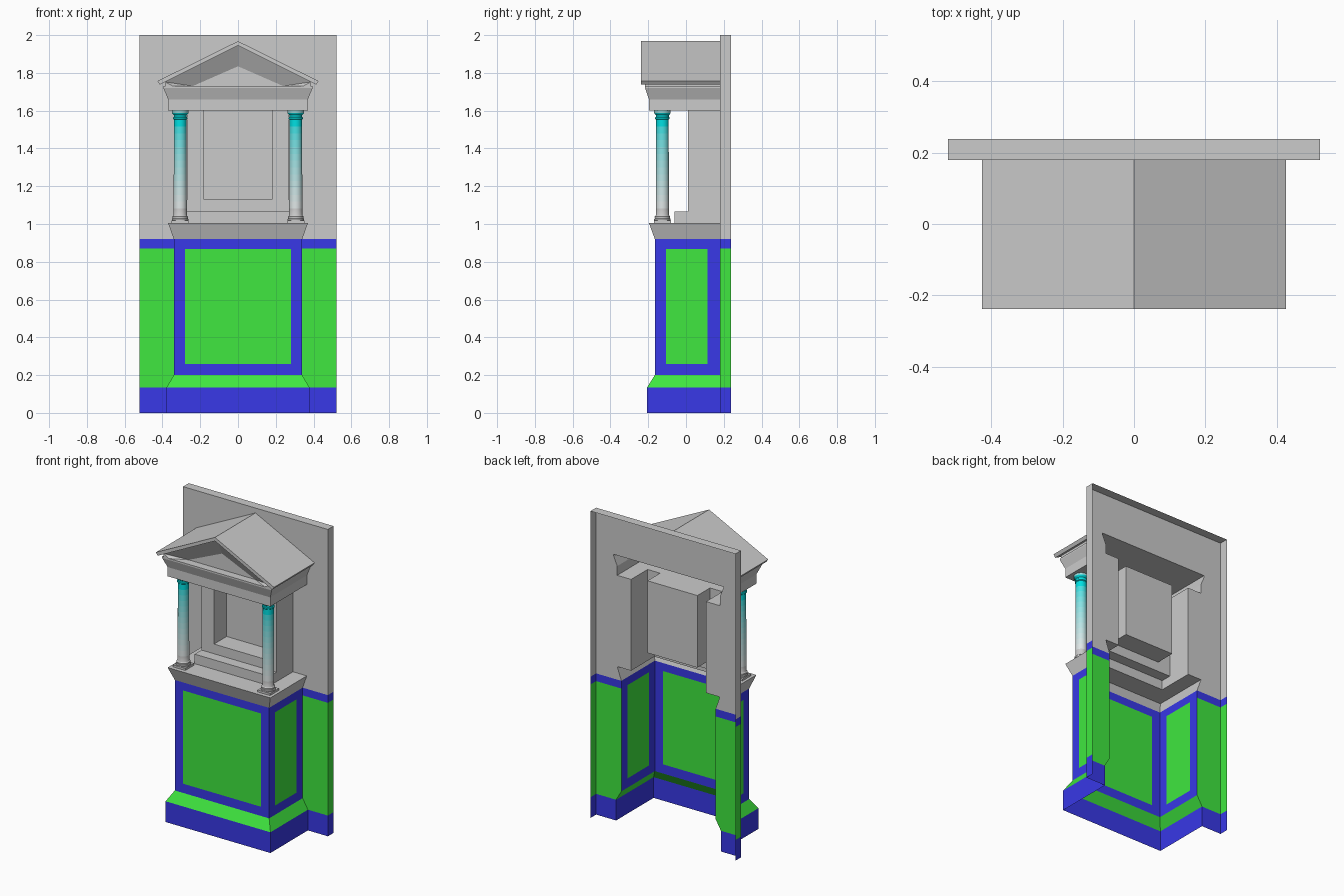
import bpy, bmesh, math

if "Cube" in bpy.data.objects:
    bpy.data.objects.remove(bpy.data.objects["Cube"])


def material(name, r, g, b):
    m = bpy.data.materials.new(name)
    m.diffuse_color = (r, g, b, 1)
    m.use_nodes = True
    m.node_tree.nodes["Principled BSDF"].inputs["Base Color"].default_value = m.diffuse_color
    return m


GREY = material("stone", 0.8, 0.8, 0.8)
GREEN = material("green_paint", 0.05, 0.8, 0.05)
BLUE = material("blue_paint", 0.04, 0.04, 0.8)
MATS = [GREY, GREEN, BLUE]
WALL_Y, BACK_Y, WALL_X = 0.18, 0.238, 0.522


class Part:
    """Collects quads, welds them and makes one object."""

    def __init__(self, name, mats=MATS):
        self.name, self.mats, self.bm = name, mats, bmesh.new()

    def face(self, pts, mat=0, mirror=False):
        f = self.bm.faces.new([self.bm.verts.new(p) for p in pts])
        f.material_index = mat
        if mirror:
            self.face([(-x, y, z) for x, y, z in reversed(pts)], mat)

    def flat(self, x0, x1, y0, y1, z, mirror=False):
        self.face([(x0, y0, z), (x1, y0, z), (x1, y1, z), (x0, y1, z)], 0, mirror)

    def front(self, x0, x1, z0, z1, y, mat=0, mirror=False):
        self.face([(x0, y, z0), (x1, y, z0), (x1, y, z1), (x0, y, z1)], mat, mirror)

    def side(self, x, y0, y1, z0, z1, mat=0):
        self.face([(x, y0, z0), (x, y1, z0), (x, y1, z1), (x, y0, z1)], mat, True)

    def wrap(self, levels, mats):
        """Three-sided skirt through (z, half width, front y) levels."""
        for (z0, x0, y0), (z1, x1, y1), m in zip(levels, levels[1:], mats):
            self.face([(-x0, y0, z0), (x0, y0, z0), (x1, y1, z1), (-x1, y1, z1)], m)
            self.face([(x0, y0, z0), (x0, WALL_Y, z0), (x1, WALL_Y, z1), (x1, y1, z1)], m, True)

    def done(self, smooth=False):
        bmesh.ops.remove_doubles(self.bm, verts=self.bm.verts, dist=1e-5)
        bmesh.ops.recalc_face_normals(self.bm, faces=self.bm.faces)
        me = bpy.data.meshes.new(self.name)
        self.bm.to_mesh(me)
        self.bm.free()
        for m in self.mats:
            me.materials.append(m)
        ob = bpy.data.objects.new(self.name, me)
        bpy.context.collection.objects.link(ob)
        if smooth:
            bpy.ops.object.select_all(action='DESELECT')
            ob.select_set(True)
            bpy.context.view_layer.objects.active = ob
            bpy.ops.object.shade_smooth_by_angle(angle=math.radians(35))
        return ob


# Back wall: open-backed sheet, cut out along the outline of the shrine
p = Part("back_wall")
outline = [(0, .378), (.135, .378), (.2, .34), (.87, .34), (.92, .34), (1.005, .37),
           (1.005, .27), (1.6, .27), (1.6, .37), (1.66, .37), (1.72, .395),
           (1.73, .395), (1.73, 0), (2, 0)]
for (z0, x0), (z1, x1) in zip(outline, outline[1:]):
    if z0 == z1:
        continue
    mat = 2 if z1 <= .135 or z0 == .87 else 1 if z1 <= .87 else 0
    p.face([(x0, WALL_Y, z0), (WALL_X, WALL_Y, z0), (WALL_X, WALL_Y, z1), (x1, WALL_Y, z1)], mat, True)
    p.side(WALL_X, WALL_Y, BACK_Y, z0, z1, mat)
p.flat(-WALL_X, WALL_X, WALL_Y, BACK_Y, 2)
p.done()

# Pedestal foot with sloped shoulder
p = Part("pedestal_foot")
p.wrap([(0, .378, -.206), (.135, .378, -.206), (.2, .34, -.165)], [2, 1])
p.done()

# Pedestal body: blue frames around green panels
p = Part("pedestal_body")
zs = [.2, .26, .868, .92]
xs = [-.34, -.28, .28, .34]
ys = [-.165, -.105, .115, WALL_Y]
for i in range(3):
    for j in range(3):
        mat = 1 if i == j == 1 else 2
        p.front(xs[i], xs[i + 1], zs[j], zs[j + 1], -.165, mat)
        p.side(.34, ys[i], ys[i + 1], zs[j], zs[j + 1], mat)
p.done()

# Pedestal cornice with a top ledge around the niche block
p = Part("pedestal_cornice")
p.wrap([(.92, .34, -.165), (1.005, .37, -.196)], [0])
p.flat(-.37, .37, -.196, -.06, 1.005)
p.flat(.27, .37, -.06, WALL_Y, 1.005, True)
p.done()

# Niche block with a step in front
p = Part("niche_block")
p.side(.27, .01, WALL_Y, 1.005, 1.6)
p.side(.27, -.06, .01, 1.005, 1.067)
p.front(-.27, .27, 1.005, 1.067, -.06)
p.flat(-.27, .27, -.06, .01, 1.067)
p.front(.18, .27, 1.067, 1.6, .01, 0, True)
p.front(-.18, .18, 1.067, 1.13, .01)
p.side(.18, .01, .14, 1.13, 1.6)
p.front(-.18, .18, 1.13, 1.6, .14)
for z in (1.13, 1.6):
    p.flat(-.18, .18, .01, .14, z)
p.done()

# Entablature
p = Part("entablature")
p.wrap([(1.6, .37, -.196), (1.66, .37, -.196), (1.72, .395, -.217), (1.73, .395, -.217)], [0] * 3)
p.flat(-.37, .37, -.196, .01, 1.6)
p.flat(.27, .37, .01, WALL_Y, 1.6, True)
p.flat(-.395, .395, -.217, WALL_Y, 1.73)
p.done()

# Pediment: sloped frame around a sunken triangle
p = Part("pediment")
F, R = -.217, -.165
p.side(.385, F, WALL_Y, 1.73, 1.752)
p.face([(.385, F, 1.73), (.385, F, 1.752), (.345, F, 1.73)], 0, True)
p.face([(.385, F, 1.752), (0, F, 1.945), (0, R, 1.835), (.24, R, 1.73), (.345, F, 1.73)][:4], 0, True)
p.face([(.385, F, 1.752), (.24, R, 1.73), (.345, F, 1.73)], 0, True)
p.face([(-.24, R, 1.73), (.24, R, 1.73), (0, R, 1.835)])
p.done()

# Gabled roof slabs
p = Part("roof")
section = [(0, 1.968), (.426, 1.757), (.413, 1.738), (0, 1.945)]
for (x0, z0), (x1, z1) in zip(section, section[1:]):
    p.face([(x0, -BACK_Y, z0), (x1, -BACK_Y, z1), (x1, WALL_Y, z1), (x0, WALL_Y, z0)], 0, True)
p.face([(x, -BACK_Y, z) for x, z in section], 0, True)
p.done()

# Columns: turned profile, shaft fading from grey to cyan
BANDS, SIDES = 14, 24
fade = [material(f"column_shade_{i}", .8 * (1 - t), .8 - .06 * t, .8 - .04 * t)
        for i, t in enumerate((k / (BANDS - 1)) for k in range(BANDS))]
base = [(.044, 1.018), (.044, 1.026), (.040, 1.030), (.041, 1.040), (.036, 1.044)]
shaft = [(.035 - .002 * k / BANDS, 1.046 + .506 * k / BANDS) for k in range(BANDS + 1)]
capital = [(.038, 1.556), (.038, 1.564), (.034, 1.567), (.034, 1.576), (.040, 1.582),
           (.044, 1.588), (.044, 1.6)]
profile = base + shaft + capital
for side, sx in (("left", -.306), ("right", .306)):
    p = Part(f"{side}_column", fade)
    for (r0, z0), (r1, z1) in zip(profile, profile[1:]):
        mat = max(0, min(BANDS - 1, int((z0 - 1.046) / .506 * BANDS + .01)))
        if z0 >= 1.587:
            mat = BANDS // 2
        for k in range(SIDES):
            a, b = (2 * math.pi * (k + n) / SIDES for n in (0, 1))
            p.face([(sx + r * math.cos(t), -.125 + r * math.sin(t), z)
                    for r, t, z in ((r0, a, z0), (r0, b, z0), (r1, b, z1), (r1, a, z1))], mat)
    p.done(smooth=True)

    # Square plinth under the column
    p = Part(f"{side}_column_plinth")
    bmesh.ops.create_cube(p.bm, size=1)
    bmesh.ops.scale(p.bm, vec=(.09, .09, .013), verts=p.bm.verts)
    bmesh.ops.translate(p.bm, vec=(sx, -.125, 1.0115), verts=p.bm.verts)
    p.done()
